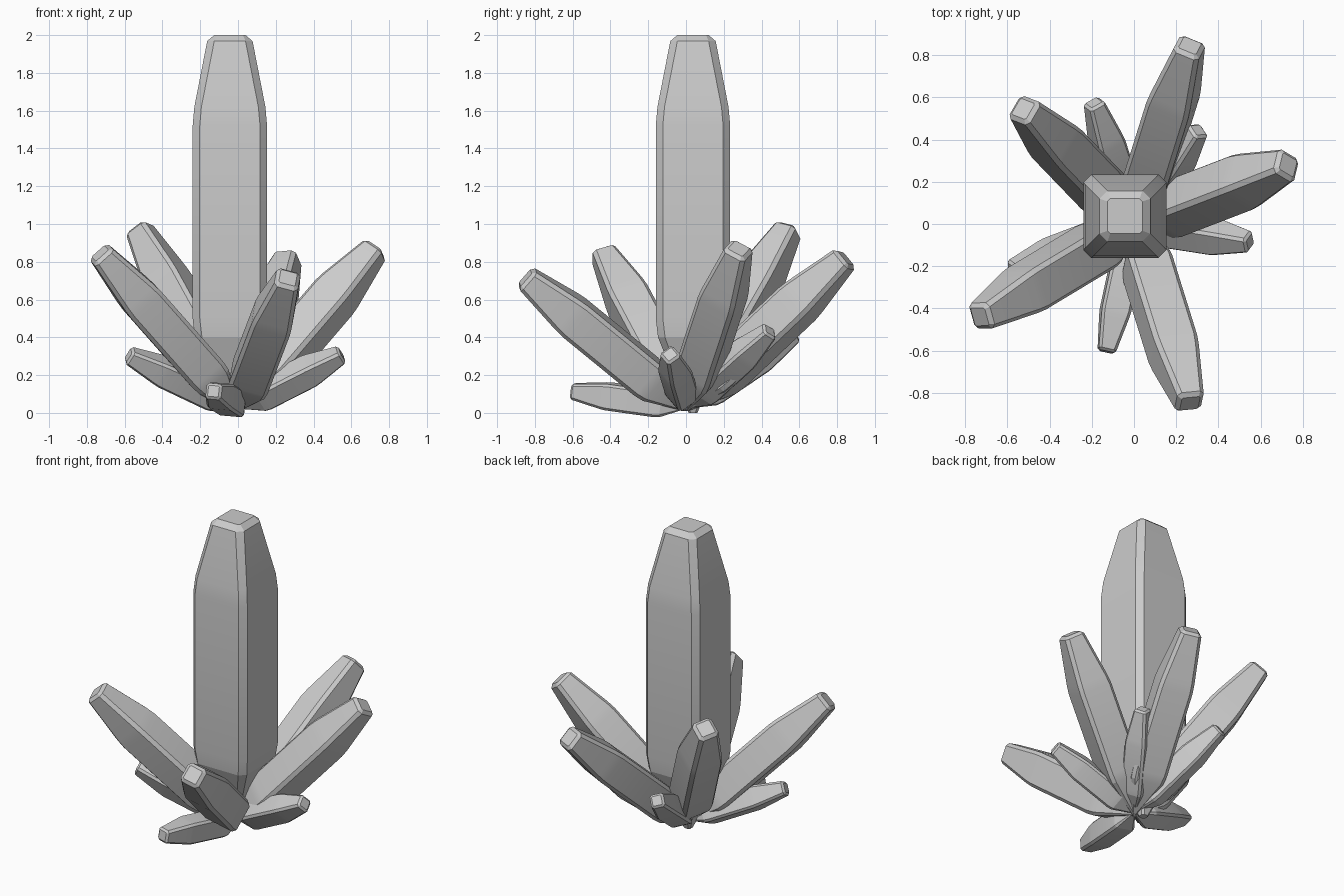
import bpy, bmesh, math
from mathutils import Vector, Matrix

if "Cube" in bpy.data.objects:
    bpy.data.objects.remove(bpy.data.objects["Cube"])


def crystal(name, base, tip, half, roll, shoulder):
    """Chamfered square prism: narrow root, straight body, tapered blunt tip."""
    base, tip = Vector(base), Vector(tip)
    length = (tip - base).length
    w = (tip - base).normalized()
    t = Vector((0, 0, 1)).cross(w)
    t = t.normalized() if t.length > 1e-4 else Vector((0, 1, 0))
    r = t.cross(w)
    a = math.radians(roll)
    x = r * math.cos(a) + t * math.sin(a)
    y = w.cross(x)
    c = half * 0.19
    rim = half * 0.16
    # height along axis, half width, corner chamfer
    rings = [
        (0, half * 0.12, c * 0.3),
        (length * 0.20, half * 0.94, c),
        (length * 0.25, half, c),
        (length * (shoulder - 0.025), half, c),
        (length * (shoulder + 0.025), half * 0.955, c),
        (length - rim, half * 0.61, c),
        (length, half * 0.42, c * 0.35),
    ]
    bm = bmesh.new()
    loops = []
    for h, s, k in rings:
        loop = []
        for i in range(4):
            q = Matrix.Rotation(i * math.pi / 2, 2)
            for p in ((s, s - k), (s - k, s)):
                v = q @ Vector(p)
                loop.append(bm.verts.new(base + x * v.x + y * v.y + w * h))
        loops.append(loop)
    for lo, hi in zip(loops, loops[1:]):
        for i in range(8):
            j = (i + 1) % 8
            bm.faces.new((lo[i], lo[j], hi[j], hi[i]))
    bm.faces.new(loops[0][::-1])
    bm.faces.new(loops[-1])
    bmesh.ops.recalc_face_normals(bm, faces=bm.faces)
    me = bpy.data.meshes.new(name)
    bm.to_mesh(me)
    bm.free()
    ob = bpy.data.objects.new(name, me)
    bpy.context.collection.objects.link(ob)
    bpy.ops.object.select_all(action='DESELECT')
    ob.select_set(True)
    bpy.context.view_layer.objects.active = ob
    bpy.ops.object.shade_smooth_by_angle(angle=math.radians(15))


# Tall central crystal
crystal("main_crystal", (-0.043, 0.037, 0), (-0.043, 0.037, 2), 0.197, 0, 0.785)

# Ring of medium crystals: tip position, roll
medium = [
    ((0.73, 0.28, 0.87), 47),
    ((0.265, 0.845, 0.82), 83),
    ((-0.525, 0.545, 0.975), 20),
    ((-0.73, -0.44, 0.845), 68),
    ((0.265, -0.85, 0.715), 71),
]
for n, (tip, roll) in enumerate(medium, 1):
    crystal(f"medium_crystal_{n}", (0, 0, 0.02), tip, 0.107, roll, 0.72)

# Ring of small, low crystals
small = [
    ((0.55, -0.085, 0.31), 40),
    ((0.305, 0.445, 0.435), 55),
    ((-0.19, 0.575, 0.42), 20),
    ((-0.58, -0.22, 0.305), 60),
    ((-0.13, -0.605, 0.115), 85),
]
for n, (tip, roll) in enumerate(small, 1):
    crystal(f"small_crystal_{n}", (0, 0, 0.03), tip, 0.07, roll, 0.7)
